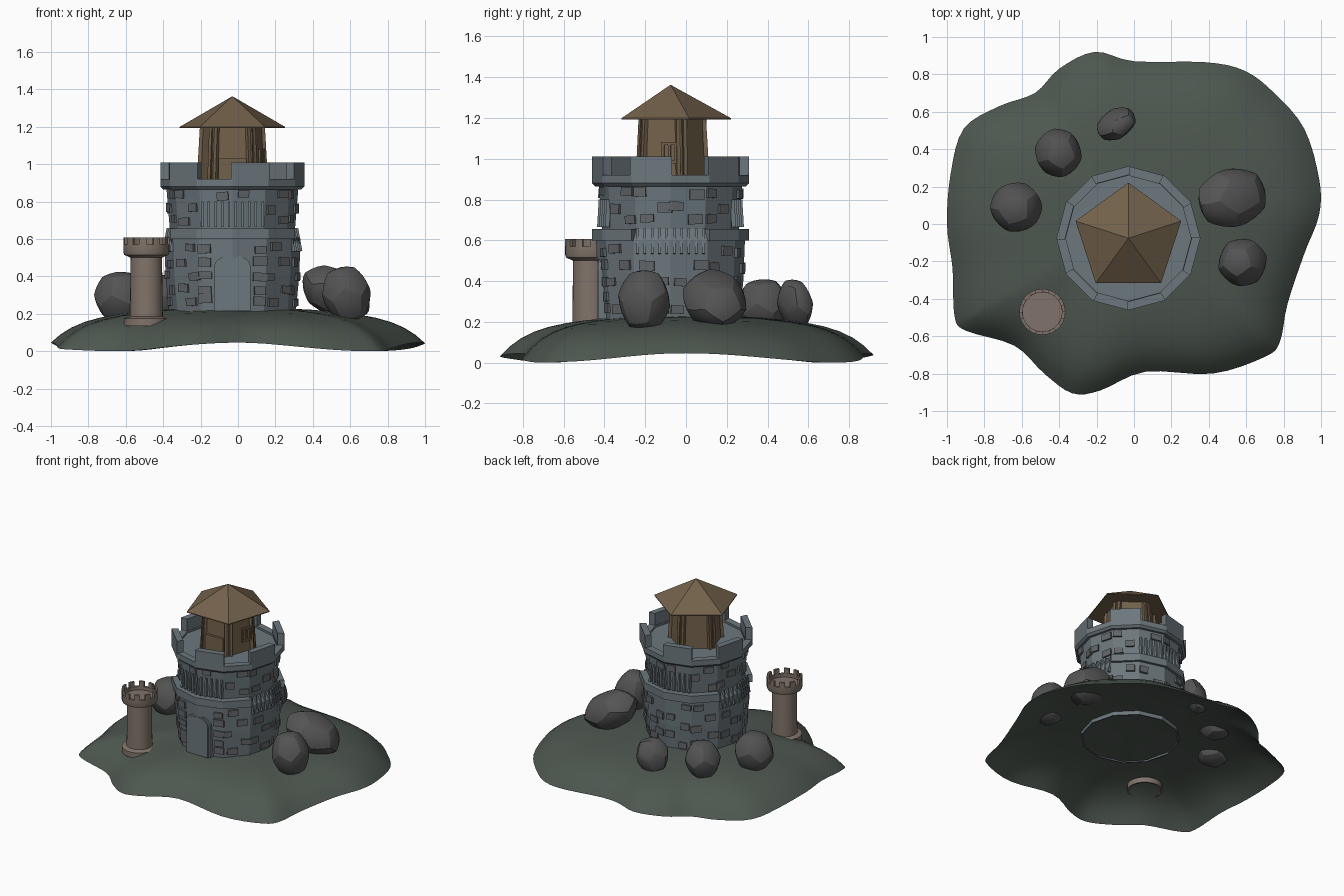
import bpy, bmesh, math, random
from math import sin, cos, pi, radians, atan2
from mathutils import Vector, Matrix, Euler

if "Cube" in bpy.data.objects:
    bpy.data.objects.remove(bpy.data.objects["Cube"])

random.seed(4)
CX, CY = -0.03, -0.076          # main tower axis


def material(name, r, g, b):
    m = bpy.data.materials.new(name)
    m.diffuse_color = (r, g, b, 1)
    m.use_nodes = True
    m.node_tree.nodes["Principled BSDF"].inputs["Base Color"].default_value = m.diffuse_color
    return m


STONE = material("stone", 0.15, 0.185, 0.205)
BRICK = material("brick", 0.12, 0.13, 0.14)
WOOD = material("wood", 0.17, 0.12, 0.07)
ROCK = material("rock", 0.09, 0.09, 0.09)
GRASS = material("grass", 0.075, 0.095, 0.08)
CLAY = material("clay", 0.22, 0.175, 0.145)


def finish(name, bm, mat, smooth=None, normals=True):
    if normals:
        bmesh.ops.recalc_face_normals(bm, faces=bm.faces)
    me = bpy.data.meshes.new(name)
    bm.to_mesh(me)
    bm.free()
    me.materials.append(mat)
    ob = bpy.data.objects.new(name, me)
    bpy.context.collection.objects.link(ob)
    if smooth:
        bpy.context.view_layer.objects.active = ob
        ob.select_set(True)
        bpy.ops.object.shade_smooth_by_angle(angle=radians(smooth))
        ob.select_set(False)
    return ob


def lathe(name, profile, n, rot, mat, cx=CX, cy=CY, smooth=None):
    """Revolve (radius, z) points into an n-sided form."""
    bm = bmesh.new()
    rings = [[bm.verts.new((cx + r * cos(rot + 2 * pi * i / n), cy + r * sin(rot + 2 * pi * i / n), z))
              for i in range(n)] for r, z in profile]
    for a, b in zip(rings, rings[1:]):
        for i in range(n):
            j = (i + 1) % n
            bm.faces.new((a[i], a[j], b[j], b[i]))
    bmesh.ops.remove_doubles(bm, verts=bm.verts, dist=1e-5)
    return finish(name, bm, mat, smooth)


def arc_wall(name, angles, r0, r1, z0, z1, mat, cx=CX, cy=CY):
    """Wall segment following the given angles (degrees)."""
    bm = bmesh.new()
    secs = []
    for a in angles:
        c, s = cos(radians(a)), sin(radians(a))
        secs.append([bm.verts.new((cx + r * c, cy + r * s, z))
                     for r, z in ((r0, z0), (r1, z0), (r1, z1), (r0, z1))])
    for a, b in zip(secs, secs[1:]):
        for i in range(4):
            j = (i + 1) % 4
            bm.faces.new((a[i], a[j], b[j], b[i]))
    bm.faces.new(secs[0])
    bm.faces.new(secs[-1][::-1])
    return finish(name, bm, mat)


def frame(angle, cx=CX, cy=CY):
    """Local axes at an angle: x outward, y sideways, z up."""
    return Matrix.Translation((cx, cy, 0)) @ Matrix.Rotation(angle, 4, 'Z')


def box(bm, mat4, loc, size, rot=(0, 0, 0)):
    m = mat4 @ Matrix.Translation(loc) @ Euler(rot).to_matrix().to_4x4() @ Matrix.Diagonal((*size, 1))
    bmesh.ops.create_cube(bm, size=1, matrix=m)


# Hill: closed spline outline, domed toward the middle
outline = [(-.21, .92), (-.40, .83), (-.53, .70), (-.72, .63), (-.91, .51), (-.98, .27), (-1, 0), (-.97, -.24),
           (-.96, -.49), (-.9, -.57), (-.64, -.65), (-.48, -.80), (-.33, -.905), (-.18, -.89), (.06, -.79),
           (.42, -.80), (.70, -.71), (.78, -.63), (.82, -.43), (.91, -.16), (.99, .05), (.99, .24), (.91, .51),
           (.75, .70), (.59, .82), (.38, .865), (0, .87)]
P = [Vector(p) for p in outline]
rim = []
for i in range(len(P)):
    a, b, c, d = (P[(i + k) % len(P)] for k in (-1, 0, 1, 2))
    for t in (0, .25, .5, .75):
        rim.append(.5 * (2 * b + (c - a) * t + (2 * a - 5 * b + 4 * c - d) * t * t
                         + (3 * b - a - 3 * c + d) * t ** 3))
bm = bmesh.new()
rings = []
for t in (0, .2, .4, .55, .65, .74, .82, .89, .95, 1):
    ring = []
    for p in rim:
        edge = .023 + .023 * cos(4 * atan2(p.y, p.x))
        ring.append(bm.verts.new((p.x * t, p.y * t, edge + (.235 - edge) * (1 - .45 * t ** 2 - .55 * t ** 8))))
    rings.append(ring)
for v in rings[0]:
    v.co.z = .235
for a, b in zip(rings, rings[1:]):
    for i in range(len(rim)):
        j = (i + 1) % len(rim)
        bm.faces.new((a[i], b[i], b[j], a[j]))
bmesh.ops.remove_doubles(bm, verts=bm.verts, dist=1e-5)
finish("hill", bm, GRASS, 60, normals=False)

# Main tower: lower and upper shaft, flared parapet with floor
lathe("tower_shaft", [(.328, .2), (.338, .2), (.357, .4), (.365, .6), (.35, .625), (.335, .655),
                      (.352, .865), (.37, .865), (.385, .88), (.385, .92), (.335, .92), (.335, .905), (0, .905)],
      12, 0, STONE)
for k in range(6):
    a = 90 + 60 * k
    arc_wall("battlement", (a - 1, a, a + 30, a + 31), .338, .385, .915, 1.01, STONE)
for a in (30, 210):
    arc_wall("tower_band", [a + 30 * k for k in range(5)], .32, .385, .6, .655, STONE)

# Slanted bars: low on the left and right, high on the front and back
for k in range(4):
    bm = bmesh.new()
    m = frame(k * pi / 2)
    z, d, h, lean = ((.595, .357, .125, -.18), (.732, .35, .135, -.06))[k % 2]
    for i in range(10):
        u = -.162 + .036 * i
        box(bm, m, (d - .268 * abs(u), u, z), (.022, .013, h), (0, lean, 0))
    finish("slanted_bars", bm, STONE)

# Raised bricks scattered over the walls
bm = bmesh.new()
for face in range(12):
    ang = radians(15 + 30 * face)
    side = abs(cos(ang)) > .9
    front_back = abs(sin(ang)) > .9
    front = front_back and sin(ang) < 0
    for row, z in enumerate((.27, .335, .40, .47, .55, .70, .765, .835)):
        low = z < .6
        if (side and .5 < z < .6) or (front_back and .68 < z < .8):
            continue
        R = .338 + (z - .2) * .085 if low else .335 + (z - .655) * .08
        u = (.045 if (row + face) % 2 else -.045) + random.uniform(-.02, .02)
        if front and low:   # keep clear of the door
            u = math.copysign(.06, cos(ang))
        box(bm, frame(ang), (R * cos(pi / 12), u, z + random.uniform(-.012, .012)),
            (.022, random.uniform(.055, .078), random.uniform(.038, .05)),
            (random.uniform(-.06, .06), 0, 0))
finish("wall_bricks", bm, BRICK)


def arch(name, w, spring, y0, y1, mat):
    """Arched slab facing the front."""
    pts = [(-w, .215), (w, .215)] + [(w * cos(pi * i / 10), spring + w * .62 * sin(pi * i / 10)) for i in range(11)]
    bm = bmesh.new()
    f = bm.faces.new([bm.verts.new((CX + x, y0, z)) for x, z in pts])
    r = bmesh.ops.extrude_face_region(bm, geom=[f])
    bmesh.ops.translate(bm, vec=(0, y1 - y0, 0), verts=[v for v in r['geom'] if isinstance(v, bmesh.types.BMVert)])
    finish(name, bm, mat)


# Door with a slim surround
arch("door_surround", .098, .452, -.39, -.430, STONE)
arch("door", .084, .448, -.39, -.437, STONE)

# Wooden lookout on top: five-sided body, corner posts, roof, door, window
lathe("lookout_body", [(0, .9), (.188, .9), (.175, 1.2), (0, 1.2)], 5, pi / 2, WOOD)
lathe("lookout_roof", [(0, 1.197), (.297, 1.193), (.297, 1.199), (0, 1.363)], 5, pi / 2, WOOD)
bm = bmesh.new()
for k in range(5):
    for u in (-.018, .018):
        box(bm, frame(pi / 2 + 2 * pi * k / 5), (.171, u, 1.05), (.024, .018, .3), (0, -.06, 0))
finish("lookout_posts", bm, WOOD)
bm = bmesh.new()
box(bm, frame(-pi / 2), (.155, 0, .965), (.02, .15, .13))
finish("lookout_door", bm, WOOD)
bm = bmesh.new()
m = frame(radians(-18))
for u, z, w, h in ((-.035, 1.03, .014, .1), (.035, 1.03, .014, .1), (0, 1.03, .012, .1),
                   (0, 1.075, .084, .014), (0, .985, .084, .014)):
    box(bm, m, (.148, u + .045, z), (.02, w, h))
finish("lookout_window", bm, WOOD)

# Small round turret
TX, TY = -.49, -.47
lathe("turret", [(.108, .135), (.12, .135), (.12, .175), (.088, .185), (.084, .50), (.118, .515), (.123, .53),
                 (.123, .57), (.105, .57), (.105, .545), (0, .545)], 28, 0, CLAY, TX, TY, 30)
for k in range(10):
    a = 36 * k
    arc_wall("turret_battlement", (a, a + 9, a + 18), .106, .123, .565, .607, CLAY, TX, TY)


# Boulders: puffed dodecahedra
def boulder(loc, size, rot):
    ico = bmesh.new()
    bmesh.ops.create_icosphere(ico, subdivisions=1, radius=1)
    centres = [f.calc_center_median().normalized() for f in ico.faces]
    ico.free()
    bm = bmesh.new()
    for c in centres:
        bm.verts.new(c)
    bmesh.ops.convex_hull(bm, input=bm.verts)
    bmesh.ops.dissolve_limit(bm, angle_limit=.05, verts=bm.verts, edges=bm.edges)
    bmesh.ops.poke(bm, faces=bm.faces)
    bmesh.ops.subdivide_edges(bm, edges=bm.edges, cuts=2, use_grid_fill=True)
    m = Matrix.Translation(loc) @ Euler(rot).to_matrix().to_4x4() @ Matrix.Diagonal((*size, 1))
    for v in bm.verts:
        v.co = m @ v.co.lerp(v.co.normalized(), .62)
    finish("boulder", bm, ROCK, 20)


boulder((-.405, .38, .28), (.125, .132, .14), (.1, .1, .4))
boulder((-.63, .09, .288), (.14, .135, .148), (.1, -.1, 0))
boulder((-.095, .535, .288), (.115, .078, .13), (.25, .25, .6))
boulder((.525, .14, .31), (.205, .16, .133), (0, .45, .25))
boulder((.58, -.205, .305), (.132, .13, .16), (-.1, -.2, .3))
